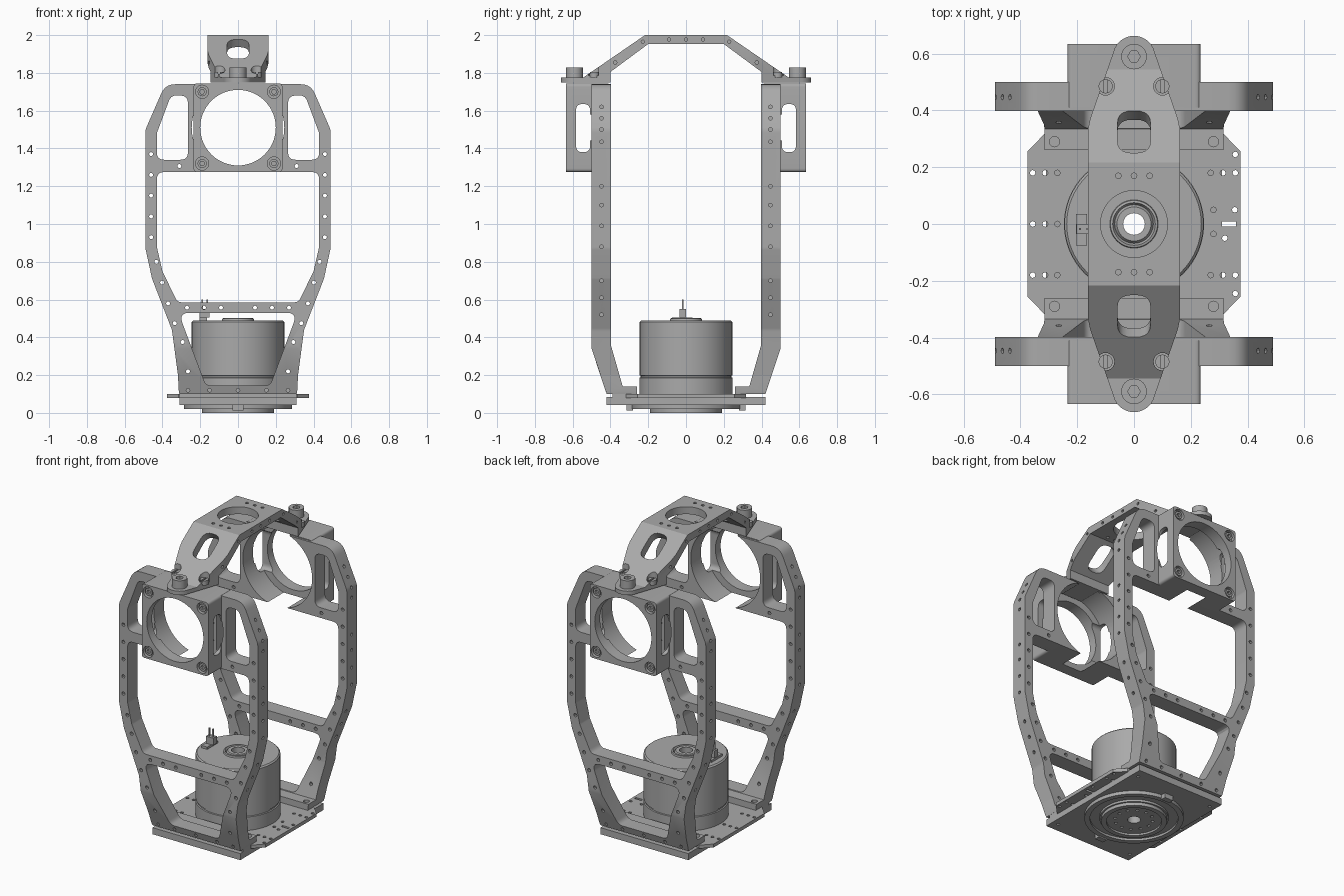
import bpy, bmesh
from math import sin, cos, pi, tan
from mathutils import Vector, Matrix

if "Cube" in bpy.data.objects:
    bpy.data.objects.remove(bpy.data.objects["Cube"])

metal = bpy.data.materials.new("grey metal")
metal.use_nodes = True
GREY = (0.4, 0.4, 0.4, 1)
metal.diffuse_color = GREY
metal.node_tree.nodes["Principled BSDF"].inputs["Base Color"].default_value = GREY

AXES = {"X": lambda a, b, t: (t, a, b),
        "Y": lambda a, b, t: (a, t, b),
        "Z": lambda a, b, t: (a, b, t)}


def circle(a, b, r, n=12):
    return [(a + r * cos(2 * pi * i / n), b + r * sin(2 * pi * i / n)) for i in range(n)]


def fillet(points, r, seg=5):
    """Round every corner of a 2D polygon."""
    out = []
    pts = [Vector(p) for p in points]
    for i, p in enumerate(pts):
        u, v = pts[i - 1] - p, pts[(i + 1) % len(pts)] - p
        half = u.angle(v) / 2
        d = min(r / tan(half), 0.45 * u.length, 0.45 * v.length)
        a, b = p + u.normalized() * d, p + v.normalized() * d
        for k in range(seg + 1):
            t = k / seg
            out.append(tuple((1 - t) ** 2 * a + 2 * t * (1 - t) * p + t * t * b))
    return out


def mirrored(half):
    """Close a half outline by mirroring its first coordinate."""
    return half + [(-a, b) for a, b in reversed(half)]


def rect(a0, a1, b0, b1):
    return [(a0, b0), (a1, b0), (a1, b1), (a0, b1)]


def add_obj(name, bm):
    bmesh.ops.recalc_face_normals(bm, faces=bm.faces)
    me = bpy.data.meshes.new(name)
    bm.to_mesh(me)
    bm.free()
    me.materials.append(metal)
    ob = bpy.data.objects.new(name, me)
    bpy.context.scene.collection.objects.link(ob)
    return ob


def solid(name, *prisms):
    """One object from prisms given as (outline, axis, low, high)."""
    bm = bmesh.new()
    for pts, axis, lo, hi in prisms:
        rings = [[bm.verts.new(AXES[axis](a, b, t)) for a, b in pts] for t in (lo, hi)]
        for ring in rings:
            bm.faces.new(ring)
        for i in range(len(pts)):
            bm.faces.new((rings[0][i - 1], rings[0][i], rings[1][i], rings[1][i - 1]))
    return add_obj(name, bm)


def lathe(name, profile, n=64):
    """Revolve a closed (radius, z) profile about z."""
    bm = bmesh.new()
    rings = [[bm.verts.new((r * cos(2 * pi * k / n), r * sin(2 * pi * k / n), z))
              for r, z in profile] for k in range(n)]
    for k in range(n):
        for i in range(len(profile)):
            bm.faces.new((rings[k - 1][i - 1], rings[k - 1][i], rings[k][i], rings[k][i - 1]))
    return add_obj(name, bm)


def combine(ob, operation, *prisms, matrix=None):
    tool = solid("cutter", *prisms)
    tool.hide_render = True
    if matrix:
        tool.data.transform(matrix)
    mod = ob.modifiers.new("cut", "BOOLEAN")
    mod.operation, mod.solver, mod.object = operation, "EXACT", tool
    mesh = bpy.data.meshes.new_from_object(
        ob.evaluated_get(bpy.context.evaluated_depsgraph_get()))
    ob.modifiers.clear()
    ob.data = mesh
    bpy.data.objects.remove(tool)


def opposite(ob, name):
    twin = ob.copy()
    twin.name = name
    twin.rotation_euler.z = pi
    bpy.context.scene.collection.objects.link(twin)


# Side frame: front outline crossed with the bent side profile
outline = mirrored([(0.31, 0.05), (0.318, 0.2), (0.35, 0.44), (0.455, 0.71), (0.49, 0.87),
                    (0.49, 1.5), (0.385, 1.74)])
side = [(-0.5, 1.8), (-0.5, 0.34), (-0.42, 0.1), (-0.26, 0.1), (-0.26, 0.14),
        (-0.335, 0.14), (-0.398, 0.36), (-0.398, 1.8)]
frame = solid("front_frame", (fillet(outline, 0.08), "Y", -0.7, -0.2))
combine(frame, "INTERSECT", (side, "X", -0.6, 0.6))

# Openings: middle, bottom and the two upper windows
middle = mirrored([(0.32, 0.585), (0.4, 0.75), (0.43, 0.88), (0.43, 1.275)])
bottom = mirrored([(0.17, 0.145), (0.315, 0.53)])
window = [(0.265, 1.34), (0.43, 1.34), (0.43, 1.48), (0.355, 1.68), (0.265, 1.68)]
openings = [middle, bottom, window, [(-x, z) for x, z in window]]
combine(frame, "DIFFERENCE", *[(fillet(o, 0.04), "Y", -0.8, -0.1) for o in openings])

# Motor carrier block on the frame
combine(frame, "UNION", (fillet(rect(-0.235, 0.235, 1.275, 1.745), 0.02), "Y", -0.635, -0.41))
combine(frame, "DIFFERENCE", (circle(0, 1.51, 0.2, 64), "Y", -0.7, -0.3))
combine(frame, "DIFFERENCE", (circle(0, 1.51, 0.245, 64), "Y", -0.56, -0.3))
combine(frame, "DIFFERENCE",
        (fillet(rect(-0.582, -0.508, 1.38, 1.635), 0.04), "X", -0.4, 0.4))
corners = [(x, z) for x in (-0.19, 0.19) for z in (1.32, 1.7)]
combine(frame, "DIFFERENCE", *[(circle(x, z, 0.035, 20), "Y", -0.7, -0.61) for x, z in corners])

# Small drilled holes in the frame
drill = [(0.46, 0.93 + 0.11 * i) for i in range(5)]
drill += [(0.432, 0.8), (0.402, 0.69), (0.37, 0.58), (0.335, 0.475), (0.293, 0.375),
          (0.265, 0.22), (0.09, 0.557), (0.18, 0.557), (0.27, 0.557), (0.31, 1.307)]
holes = [(circle(s * x, z, 0.011, 8), "Y", -0.8, -0.2) for x, z in drill for s in (-1, 1)]
holes += [(circle(x, 0.12, 0.01, 8), "Y", -0.6, -0.39) for x in (-0.265, -0.15, 0, 0.15, 0.265)]
combine(frame, "DIFFERENCE", *holes)
blind = [(1.62, 0.42), (1.56, 0.445)] + [(z, 0.475) for z in (1.5, 1.435, 1.2, 1.1, 0.99, 0.88)]
blind += [(0.7, 0.43), (0.61, 0.4), (0.52, 0.36)]
combine(frame, "DIFFERENCE", *[(circle(-0.447, z, 0.01, 8), "X", *sorted((s * x, s * 0.6)))
                               for z, x in blind for s in (-1, 1)])
combine(frame, "DIFFERENCE", *[(circle(x, -0.29, 0.018, 16), "Z", 0, 0.3) for x in (-0.28, 0.28)])
opposite(frame, "back_frame")

screws = solid("front_block_screws",
               *[(circle(x, z, 0.024, 16), "Y", -0.63, -0.6) for x, z in corners])
combine(screws, "DIFFERENCE", *[(circle(x, z, 0.013, 6), "Y", -0.7, -0.615) for x, z in corners])
opposite(screws, "back_block_screws")

# Top strap: side profile crossed with the tapered plan
section = mirrored([(0.68, 1.75), (0.68, 1.775), (0.545, 1.775), (0.217, 2.0)])
section += mirrored([(-0.4, 1.75), (-0.4, 1.805), (-0.2, 1.953)])
strap = solid("top_strap", (section, "X", -0.162, 0.162))
end = [(0.075 * cos(a * pi / 16), 0.588 + 0.075 * sin(a * pi / 16)) for a in range(1, 8)]
quarter = [(0.162, 0.335), (0.155, 0.37)] + end
plan = mirrored([(x, -y) for x, y in reversed(quarter)] + quarter)
combine(strap, "INTERSECT", (plan, "Z", 1.5, 2.2))
combine(strap, "DIFFERENCE", (circle(0, 0, 0.118, 48), "Z", 1.8, 2.2),
        *[(circle(x, y, 0.01, 8), "Z", 1.9, 2.2) for x in (-0.055, 0, 0.055) for y in (-0.17, 0.17)])
for s in (-1, 1):
    tilt = Matrix.Translation((0, s * 0.31, 1.905)) @ Matrix.Rotation(-s * 0.6, 4, "X")
    combine(strap, "DIFFERENCE",
            (fillet(rect(-0.058, 0.058, -0.09, 0.09), 0.058), "Z", -0.15, 0.15), matrix=tilt)
    combine(strap, "DIFFERENCE", *[(circle(x, s * 0.485, 0.031, 20), "Z", 1.785, 2.2)
                                   for x in (-0.1, 0.1)])
edge = [(0, 1.977), (0.09, 1.977), (-0.09, 1.977)]
edge += [(s * y, z) for s in (-1, 1) for y, z in ((0.228, 1.965), (0.375, 1.855))]
combine(strap, "DIFFERENCE", *[(circle(y, z, 0.009, 8), "X", *sorted((s * 0.135, s * 0.3)))
                               for y, z in edge for s in (-1, 1)])

# Strap fasteners
bolt = solid("front_strap_bolt", (circle(0, -0.59, 0.045, 24), "Z", 1.77, 1.828))
combine(bolt, "DIFFERENCE", (circle(0, -0.59, 0.022, 6), "Z", 1.805, 1.9))
opposite(bolt, "back_strap_bolt")
pair = solid("front_strap_screws",
             *[(circle(x, -0.485, 0.025, 16), "Z", 1.775, 1.805) for x in (-0.1, 0.1)])
combine(pair, "DIFFERENCE", *[(rect(x - 0.005, x + 0.005, -0.52, -0.45), "Z", 1.795, 1.9)
                              for x in (-0.1, 0.1)])
opposite(pair, "back_strap_screws")

# Base plates with mounting holes
octagon = mirrored([(0.31, -0.42), (0.31, 0.42)])
lower = solid("lower_base_plate", (octagon, "Z", 0.042, 0.084))
wide = mirrored([(0.315, -0.318), (0.375, -0.256), (0.375, 0.256), (0.315, 0.318)])
upper = solid("upper_base_plate", (wide, "Z", 0.078, 0.1),
              (rect(-0.31, 0.31, 0.31, 0.39), "Z", 0.084, 0.1),
              (rect(-0.31, 0.31, -0.39, -0.31), "Z", 0.084, 0.1))
spots = [(s * x, y) for s in (-1, 1) for x in (0.27, 0.313, 0.357) for y in (-0.18, 0.18)]
spots += [(-0.27, 0), (-0.313, 0), (-0.357, 0), (0.357, 0.245), (0.357, -0.245),
          (0.28, 0.05), (0.28, -0.035), (0.355, 0.05), (0.32, -0.05)]
combine(upper, "DIFFERENCE", (rect(0.31, 0.36, -0.008, 0.008), "Z", 0.05, 0.2),
        *[(circle(x, y, 0.01, 8), "Z", 0.05, 0.2) for x, y in spots])
combine(lower, "DIFFERENCE", (circle(0, 0, 0.1, 32), "Z", 0, 0.2),
        *[(circle(s * 0.27, y, 0.01, 8), "Z", 0, 0.2) for s in (-1, 1) for y in (-0.36, 0.36)])
combine(upper, "DIFFERENCE", (circle(0, 0, 0.1, 32), "Z", 0, 0.2))
pegs = solid("base_edge_blocks", *[(rect(-0.03, 0.03, *sorted((s * 0.28, s * 0.315))), "Z", 0.012, 0.045)
                                   for s in (-1, 1)])

# Turntable bearing under the base
bearing = lathe("bearing_disc", [(0.038, 0.05), (0.038, 0.012), (0.16, 0.012), (0.16, 0.0),
                                 (0.19, 0.0), (0.19, 0.02), (0.2, 0.02), (0.2, 0.034),
                                 (0.255, 0.034), (0.255, 0.02), (0.287, 0.02), (0.287, 0.05)])
ring = [(0.11 * cos(k * pi / 6), 0.11 * sin(k * pi / 6)) for k in range(12)]
combine(bearing, "DIFFERENCE", *[(circle(x, y, 0.01, 8), "Z", -0.1, 0.03) for x, y in ring])

# Motor can with hollow shaft
lathe("motor", [(0.038, 0.05), (0.038, 0.502), (0.06, 0.502), (0.068, 0.49), (0.075, 0.502),
                (0.083, 0.5), (0.085, 0.49), (0.237, 0.49), (0.245, 0.482), (0.245, 0.198),
                (0.24, 0.196), (0.24, 0.188), (0.247, 0.186), (0.247, 0.09), (0.095, 0.09),
                (0.095, 0.05)])
solid("connector", (rect(-0.205, -0.165, -0.075, 0.035), "Z", 0.485, 0.505),
      (rect(-0.203, -0.15, -0.035, 0.0), "Z", 0.505, 0.55),
      *[(rect(x - 0.004, x + 0.004, -0.022, -0.014), "Z", 0.55, 0.6) for x in (-0.19, -0.163)])

# Smooth curved walls, keep machined edges crisp
bpy.ops.object.select_all(action="DESELECT")
for ob in bpy.context.scene.objects:
    if ob.type == "MESH":
        ob.select_set(True)
        bpy.context.view_layer.objects.active = ob
bpy.ops.object.shade_smooth_by_angle(angle=0.5)
